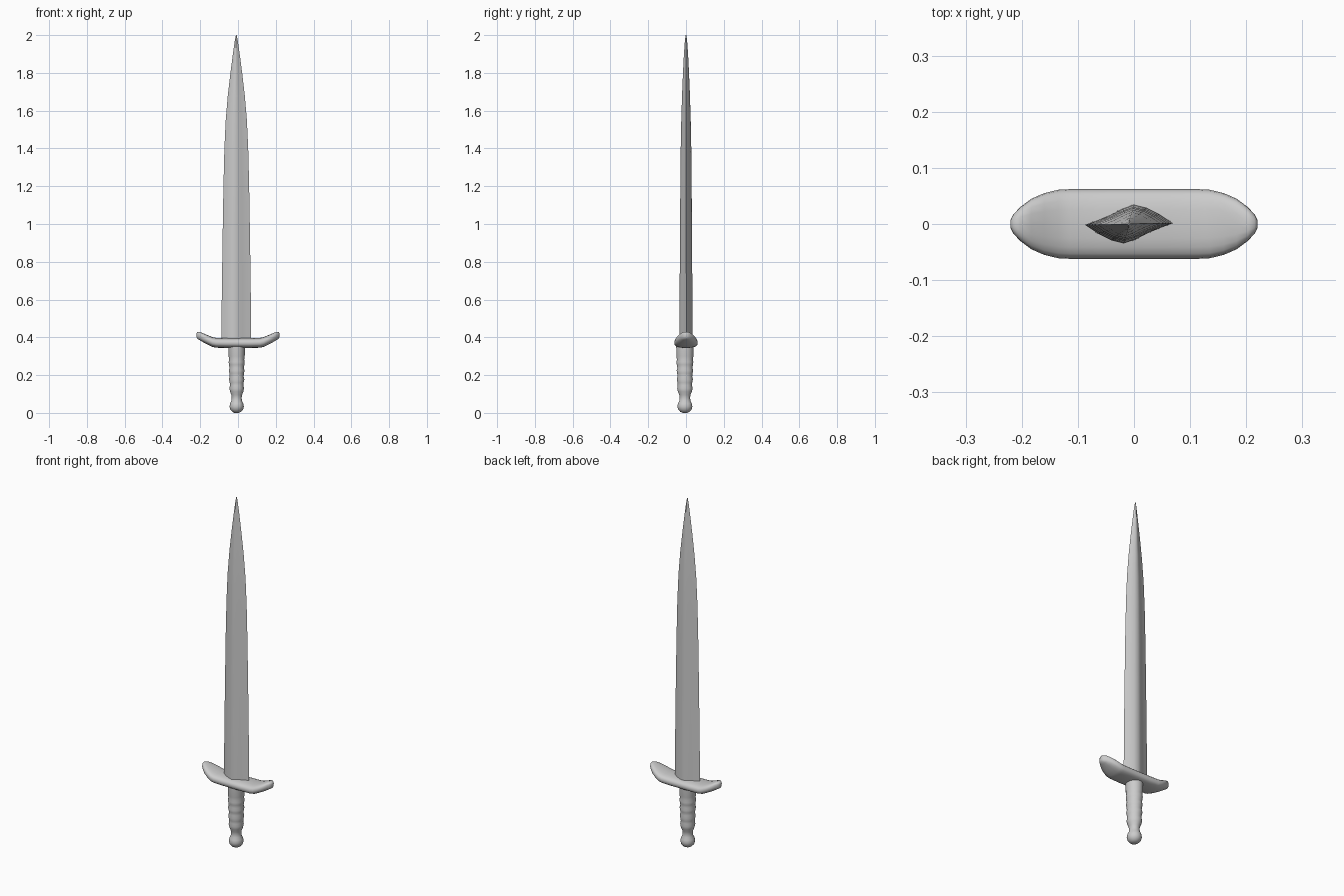
import bpy
import bmesh
import math


def loft(name, rings, angle):
    """Skin a list of equal-length closed rings and cap both ends."""
    bm = bmesh.new()
    rows = [[bm.verts.new(p) for p in ring] for ring in rings]
    n = len(rows[0])
    for a, b in zip(rows, rows[1:]):
        for i in range(n):
            j = (i + 1) % n
            bm.faces.new((a[i], a[j], b[j], b[i]))
    bm.faces.new(rows[0][::-1])
    bm.faces.new(rows[-1])
    bmesh.ops.recalc_face_normals(bm, faces=bm.faces)
    mesh = bpy.data.meshes.new(name)
    bm.to_mesh(mesh)
    bm.free()
    obj = bpy.data.objects.new(name, mesh)
    bpy.context.collection.objects.link(obj)
    bpy.ops.object.select_all(action='DESELECT')
    obj.select_set(True)
    bpy.context.view_layer.objects.active = obj
    bpy.ops.object.shade_smooth_by_angle(angle=math.radians(angle))
    return obj


def superellipse(n, power):
    pts = []
    for i in range(n):
        c, s = math.cos(math.tau * i / n), math.sin(math.tau * i / n)
        pts.append((math.copysign(abs(c) ** (2 / power), c),
                    math.copysign(abs(s) ** (2 / power), s)))
    return pts


# Blade: slightly hollow-ground, skewed diamond section tapering to a point
half = [(1, 0.04), (0.7, 0.5), (0.4, 0.84), (0.12, 1), (-0.15, 0.8), (-0.42, 0.48), (-0.72, 0.2)]
section = half + [(-x, -y) for x, y in half]
stations = [(0.37, 0.079, 0.035), (0.60, 0.077, 0.034), (0.90, 0.073, 0.032),
            (1.20, 0.068, 0.030), (1.40, 0.063, 0.028), (1.55, 0.056, 0.025),
            (1.68, 0.045, 0.021), (1.80, 0.031, 0.016), (1.90, 0.018, 0.011),
            (1.97, 0.008, 0.006), (2.00, 0.002, 0.002)]
loft("blade", [[(-0.009 + x * w, y * t, z) for x, y in section] for z, w, t in stations], 40)

# Crossguard: rounded bar with narrowing, upswept ends
arm = [(0.06, 0.370, 0.026, 0.062), (0.115, 0.371, 0.026, 0.062),
       (0.135, 0.375, 0.026, 0.061), (0.160, 0.386, 0.025, 0.055),
       (0.183, 0.397, 0.024, 0.045), (0.203, 0.407, 0.022, 0.030),
       (0.215, 0.410, 0.018, 0.017), (0.220, 0.411, 0.010, 0.007)]
path = [(-x, z, h, w) for x, z, h, w in reversed(arm)] + arm
loft("crossguard", [[(x, a * w, z + b * h) for a, b in superellipse(20, 2.6)]
                    for x, z, h, w in path], 50)

# Grip with finger ridges, ending in a ball pommel
profile = [(0.0, 0.012), (0.006, 0.024), (0.018, 0.035), (0.034, 0.039), (0.050, 0.036),
           (0.064, 0.029), (0.080, 0.027), (0.095, 0.029), (0.112, 0.036), (0.130, 0.040),
           (0.145, 0.037), (0.160, 0.038), (0.178, 0.042), (0.193, 0.038), (0.210, 0.040),
           (0.225, 0.043), (0.238, 0.039), (0.255, 0.042), (0.270, 0.044), (0.282, 0.041),
           (0.300, 0.044), (0.360, 0.045)]
loft("grip", [[(-0.007 + 0.97 * r * x, -0.006 + 1.02 * r * y, z) for x, y in superellipse(24, 2)]
              for z, r in profile], 60)
